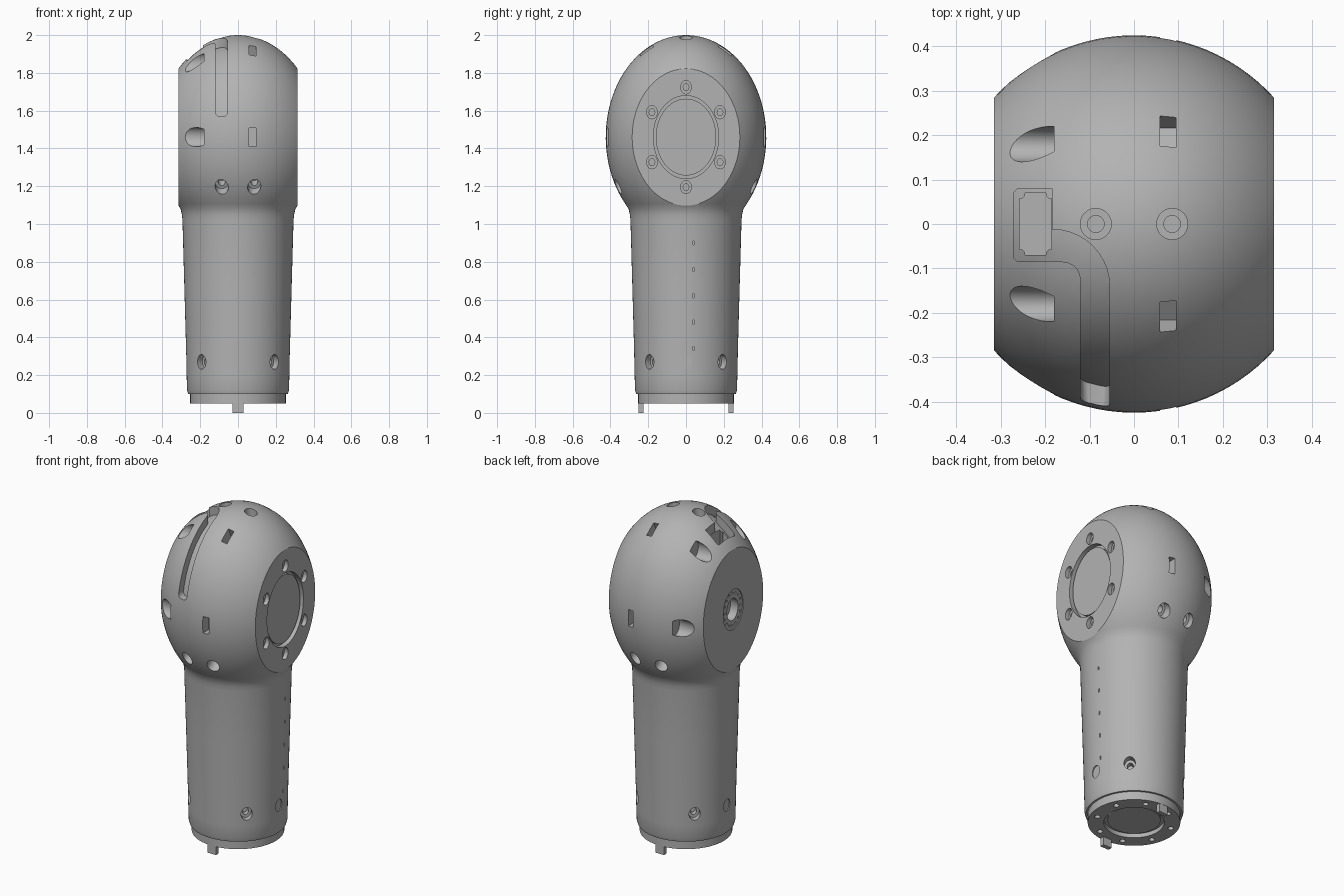
import bpy, bmesh
from math import pi, sin, cos, sqrt, radians
from mathutils import Matrix, Vector

if "Cube" in bpy.data.objects:
    bpy.data.objects.remove(bpy.data.objects["Cube"])

grey = bpy.data.materials.new("plain_grey")
grey.use_nodes = True
COLOR = (0.45, 0.45, 0.45, 1)
grey.diffuse_color = COLOR
grey.node_tree.nodes["Principled BSDF"].inputs["Base Color"].default_value = COLOR

MID, RAD, TALL = 1.46, 0.425, 0.54      # head centre height, radius, half height
FLAT = 0.315                            # side faces of the head
T, S, R = Matrix.Translation, Matrix.Diagonal, Matrix.Rotation


def finish(name, bm):
    bmesh.ops.recalc_face_normals(bm, faces=bm.faces)
    mesh = bpy.data.meshes.new(name)
    bm.to_mesh(mesh)
    bm.free()
    mesh.materials.append(grey)
    obj = bpy.data.objects.new(name, mesh)
    bpy.context.collection.objects.link(obj)
    return obj


def head(deg=0):
    """Frame of the stretched head, turned about x; -y points outwards."""
    return T((0, 0, MID)) @ S((1, 1, TALL / RAD, 1)) @ R(radians(-deg), 4, 'X')


def add_rod(bm, frame, a, b, r, segs=32):
    """Cylinder between two points in a frame."""
    a, b = Vector(a), Vector(b)
    d = b - a
    turn = d.to_track_quat('Z', 'Y').to_matrix().to_4x4()
    bmesh.ops.create_cone(bm, cap_ends=True, segments=segs, radius1=r, radius2=r,
                          depth=d.length, matrix=frame @ T((a + b) / 2) @ turn)


def add_box(bm, frame, centre, size):
    bmesh.ops.create_cube(bm, size=1, matrix=frame @ T(centre) @ S((*size, 1)))


def boolean(target, cutter, mode='DIFFERENCE'):
    mod = target.modifiers.new("cut", 'BOOLEAN')
    mod.operation, mod.solver, mod.object, mod.use_self = mode, 'EXACT', cutter, True
    bpy.context.view_layer.objects.active = target
    bpy.ops.object.modifier_apply(modifier=mod.name)
    bpy.data.objects.remove(cutter)


def smooth(obj):
    bpy.ops.object.select_all(action='DESELECT')
    obj.select_set(True)
    bpy.context.view_layer.objects.active = obj
    bpy.ops.object.shade_smooth_by_angle(angle=radians(30))


# Body: base ring, tapered neck, fillet and egg-shaped head in one lathe
profile = [(0, .075), (.165, .075), (.165, .05), (.253, .05), (.253, .1), (.264, .1),
           (.27, .12), (.272, .2), (.275, .34), (.285, .7), (.294, 1.02),
           (.297, 1.05), (.304, 1.08)]
for i in range(37):
    z = MID + TALL * sin(radians(-41 + 131 * i / 36))
    profile.append((RAD * sqrt(max(0, 1 - ((z - MID) / TALL) ** 2)), z))
bm = bmesh.new()
verts = [bm.verts.new((r, 0, z)) for r, z in profile]
edges = [bm.edges.new(pair) for pair in zip(verts, verts[1:])]
bmesh.ops.spin(bm, geom=verts + edges, cent=(0, 0, 0), axis=(0, 0, 1),
               angle=2 * pi, steps=96, use_duplicate=False)
bmesh.ops.remove_doubles(bm, verts=bm.verts, dist=1e-4)
body = finish("arm_body", bm)

# Flat sides of the head
bm = bmesh.new()
add_box(bm, Matrix(), (0, 0, 1), (2 * FLAT, 2, 4))
boolean(body, finish("side_trim", bm), 'INTERSECT')

# Cable channel: plan outline kept only as a thin layer under the skin
plan = [(-.055, -.5)]
plan += [(-.185 + .13 * cos(t * pi / 20), -.14 + .128 * sin(t * pi / 20)) for t in range(11)]
plan += [(-.185, .08), (-.262, .08), (-.272, .07), (-.272, -.075), (-.262, -.085)]
plan += [(-.16 + .04 * sin(t * pi / 10), -.125 + .04 * cos(t * pi / 10)) for t in range(6)]
plan += [(-.12, -.5)]
bm = bmesh.new()
floor = bm.faces.new([bm.verts.new((x, y, 1.57)) for x, y in plan])
low = list(floor.verts)
top = bmesh.ops.extrude_face_region(bm, geom=[floor], use_keep_orig=True)["geom"]
for v in top:
    if isinstance(v, bmesh.types.BMVert):
        v.co.z = 2.2
bm.edges.ensure_lookup_table()
ends = [e for e in bm.edges if all(v.co.z < 1.6 for v in e.verts)
        and abs(e.verts[0].co.y - e.verts[1].co.y) > .3]
bmesh.ops.bevel(bm, geom=ends, offset=.025, segments=5, profile=.5, affect='EDGES')
channel = finish("channel_cutter", bm)
bm = bmesh.new()
bmesh.ops.create_uvsphere(bm, u_segments=64, v_segments=40, radius=1,
                          matrix=T((0, 0, MID)) @ S((.382, .382, .493, 1)))
boolean(channel, finish("channel_core", bm))
boolean(body, channel)

# Deep pocket at the end of the channel
bm = bmesh.new()
add_box(bm, Matrix(), (-.222, 0, 2), (.072, .14, .42))
bmesh.ops.bevel(bm, geom=[e for e in bm.edges if abs(e.verts[0].co.z - e.verts[1].co.z) > .1],
                offset=.012, segments=3, affect='EDGES')
boolean(body, finish("pocket_cutter", bm))

# Head openings: paired stepped bores, small windows, grazing screw seats
wide, narrow = bmesh.new(), bmesh.new()
for deg in (-30, 90, 210):
    for x in (-.086, .086):
        add_rod(wide, head(deg), (x, -.5, 0), (x, -.37, 0), .035)
        add_rod(narrow, head(deg), (x, -.5, 0), (x, -.33, 0), .019, 24)
for deg in (0, 60, 120, 180):
    add_box(wide, head(deg), (.077, -.43, 0), (.036, .13, .078))
    add_rod(wide, head(deg), (-.5, -.36, 0), (-.18, -.36, 0), .04)

# Bolt circle and round recess on the left face
for k in range(6):
    add_rod(wide, head(60 * k + 30), (.4, -.208, 0), (.29, -.208, 0), .028, 24)
    add_rod(narrow, head(60 * k + 30), (.4, -.208, 0), (.26, -.208, 0), .015, 16)
add_rod(wide, head(), (.4, 0, 0), (.285, 0, 0), .173, 64)

# Axle socket with a ring of pin holes on the right face
add_rod(wide, head(), (-.4, 0, 0), (-.31, 0, 0), .095, 48)
add_rod(narrow, head(), (-.4, 0, 0), (-.26, 0, 0), .052, 32)
for k in range(16):
    add_rod(narrow, head(22.5 * k), (-.4, -.077, 0), (-.295, -.077, 0), .006, 8)

# Neck screw holes on the diagonals, shallow plugs on the sides
for k in range(8):
    frame = T((0, 0, .27)) @ R(k * pi / 4, 4, 'Z') @ S((1, 1, 1.25, 1))
    if k % 2:
        add_rod(wide, frame, (.4, 0, 0), (.235, 0, 0), .031)
        add_rod(narrow, frame, (.4, 0, 0), (.2, 0, 0), .017, 20)
    elif k % 4 == 0:
        add_rod(wide, frame, (.4, 0, 0), (.267, 0, 0), .03)

# Bolt holes under the base ring, and a line of tiny slits up the neck
for k in range(8):
    a = (k + .5) * pi / 4
    add_rod(wide, T((.21 * cos(a), .21 * sin(a), 0)), (0, 0, 0), (0, 0, .085), .016, 16)
for k in range(5):
    add_box(wide, Matrix(), (.29, .04, .34 + .14 * k), (.06, .006, .022))
boolean(body, finish("wide_cutter", wide))
boolean(body, finish("narrow_cutter", narrow))
smooth(body)

# Cover disc inside the round recess
bm = bmesh.new()
add_rod(bm, head(), (.27, 0, 0), (.302, 0, 0), .16, 64)
smooth(finish("cover_disc", bm))

# Raised disc under the base
bm = bmesh.new()
add_rod(bm, Matrix(), (0, 0, .064), (0, 0, .09), .145, 64)
smooth(finish("base_disc", bm))

# Locking tabs under the base
for name, side in (("front_tab", -1), ("back_tab", 1)):
    bm = bmesh.new()
    add_box(bm, Matrix(), (0, side * .238, .035), (.058, .026, .07))
    finish(name, bm)
